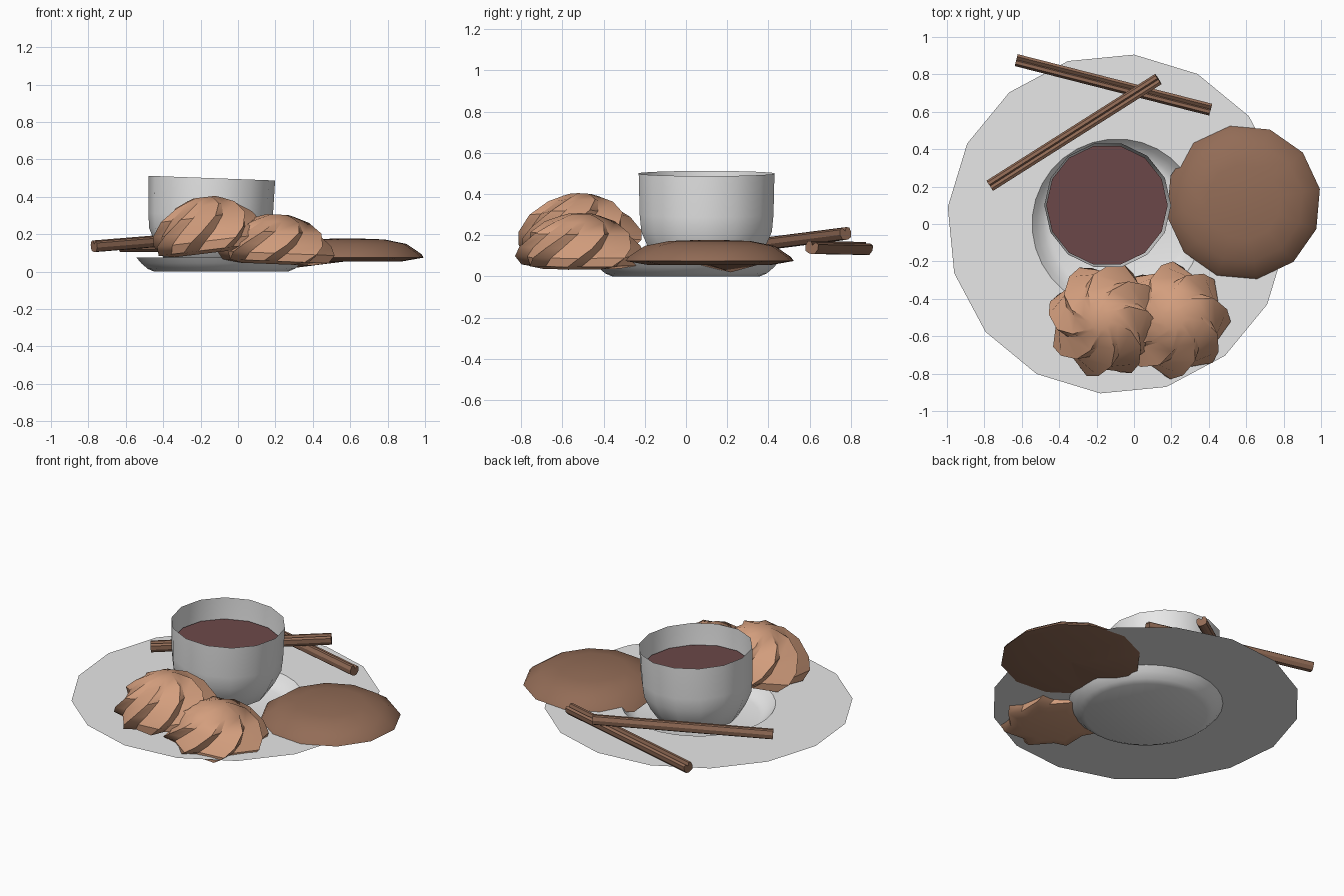
import bpy
import math
from mathutils import Vector, Euler

if "Cube" in bpy.data.objects:
    bpy.data.objects.remove(bpy.data.objects["Cube"], do_unlink=True)


def make_material(name, colour):
    mat = bpy.data.materials.new(name)
    mat.use_nodes = True
    mat.diffuse_color = (*colour, 1)
    mat.node_tree.nodes["Principled BSDF"].inputs["Base Color"].default_value = (*colour, 1)
    return mat


WHITE = make_material("white china", (0.85, 0.85, 0.85))
BROWN = make_material("brown biscuit", (0.29, 0.15, 0.094))
PEACH = make_material("peach meringue", (0.65, 0.34, 0.205))
COCOA = make_material("dark cocoa", (0.15, 0.065, 0.066))


def add_object(name, verts, faces, mat, smooth=None):
    mesh = bpy.data.meshes.new(name)
    mesh.from_pydata(verts, [], faces)
    mesh.materials.append(mat)
    obj = bpy.data.objects.new(name, mesh)
    bpy.context.collection.objects.link(obj)
    bpy.ops.object.select_all(action='DESELECT')
    obj.select_set(True)
    bpy.context.view_layer.objects.active = obj
    if smooth:
        bpy.ops.object.shade_smooth_by_angle(angle=math.radians(smooth))
    return obj


def loft(name, rings, mat, smooth=None, bottom=True, top=True):
    """Skin a stack of equal rings, listed from bottom to top."""
    n = len(rings[0])
    verts = [v for ring in rings for v in ring]
    faces = [(k * n + i, k * n + (i + 1) % n, (k + 1) * n + (i + 1) % n, (k + 1) * n + i)
             for k in range(len(rings) - 1) for i in range(n)]
    if bottom:
        faces.append(tuple(reversed(range(n))))
    if top:
        faces.append(tuple(range(len(verts) - n, len(verts))))
    return add_object(name, verts, faces, mat, smooth)


def circle(r, z, n, phase=0.0):
    return [Vector((r * math.cos(phase + math.tau * i / n),
                    r * math.sin(phase + math.tau * i / n), z)) for i in range(n)]


# Plate: thin round well with a flat sixteen-sided rim
phase = math.radians(16.8)
plate_rings = [circle(r, z, 32, phase) for r, z in
               [(0.36, 0), (0.395, 0.015), (0.43, 0.045), (0.455, 0.075), (0.91, 0.075)]]
for i in range(1, 32, 2):
    rim = plate_rings[-1]
    rim[i] = (rim[i - 1] + rim[(i + 1) % 32]) / 2
plate = loft("plate", plate_rings, WHITE, 40, top=False)
plate.location = (-0.09, 0, 0)

# Cup: thin open wall, leaning slightly
cup_profile = [(0.17, 0.02), (0.24, 0.06), (0.29, 0.14), (0.325, 0.22), (0.333, 0.3), (0.338, 0.5)]
cup = loft("cup", [circle(r, z, 14) for r, z in cup_profile], WHITE, 40, top=False)
drink = add_object("drink", circle(0.325, 0.365, 14), [tuple(range(14))], COCOA)
for part in (cup, drink):
    part.location = (-0.158, 0.1, 0)
    part.rotation_euler = (0, 0.037, 0)

# Round biscuit: low dome with one edge corner drooping
biscuit_profile = [(0.01, 0.055), (0.3, 0.055), (0.415, 0.075), (0.4, 0.095),
                   (0.32, 0.148), (0.2, 0.172), (0.03, 0.178)]
biscuit_rings = [circle(r, z, 12, math.radians(10)) for r, z in biscuit_profile]
for ring in biscuit_rings[1:4]:
    ring[5].z -= 0.035
biscuit = loft("round_biscuit", biscuit_rings, BROWN, 50)
biscuit.location = (0.585, 0.115, 0)


# Meringues: eight-ridged swirls, ridges winding inward to a small star
def meringue(name, location, tilt, height, turn):
    profile = [(0.2, 0.0), (0.29, 0.06), (0.315, 0.22), (0.3, 0.4), (0.25, 0.65),
               (0.17, 0.86), (0.095, 0.96), (0.058, 1.0)]
    rings = []
    for r, h in profile:
        ring = []
        for i in range(16):
            a = turn + math.tau * (i // 2) / 8 + (0.24 if i % 2 else 0) + 1.2 * h
            rr = r * (0.83 if i % 2 else 1)
            ring.append(Vector((rr * math.cos(a), rr * math.sin(a), h * height)))
        rings.append(ring)
    obj = loft(name, rings, PEACH, 35)
    obj.location = location
    obj.rotation_euler = Euler(tilt)
    return obj


meringue("raised_meringue", (-0.145, -0.515, 0.1), (0.0, -0.12, 0), 0.3, 0.2)
meringue("low_meringue", (0.2, -0.515, 0.04), (0.0, 0.04, 0), 0.265, 0.5)


# Cinnamon sticks: double-curled section swept between two points
def cinnamon_stick(name, start, end, roll):
    half = [(0, 0.012), (0.012, 0.03), (0.028, 0.024), (0.033, 0), (0.024, -0.024), (0.008, -0.03)]
    section = half + [(-x, z) for x, z in reversed(half[1:])]
    start, end = Vector(start), Vector(end)
    along = (end - start).normalized()
    side = along.cross(Vector((0, 0, 1))).normalized()
    up = side.cross(along)
    c, s = math.cos(roll), math.sin(roll)
    rings = [[p + side * (x * c - z * s) + up * (x * s + z * c) for x, z in reversed(section)]
             for p in (start, end)]
    loft(name, rings, BROWN)


cinnamon_stick("lower_cinnamon_stick", (-0.63, 0.875, 0.135), (0.41, 0.61, 0.14), 0.3)
cinnamon_stick("upper_cinnamon_stick", (-0.77, 0.205, 0.135), (0.13, 0.775, 0.208), -0.2)
